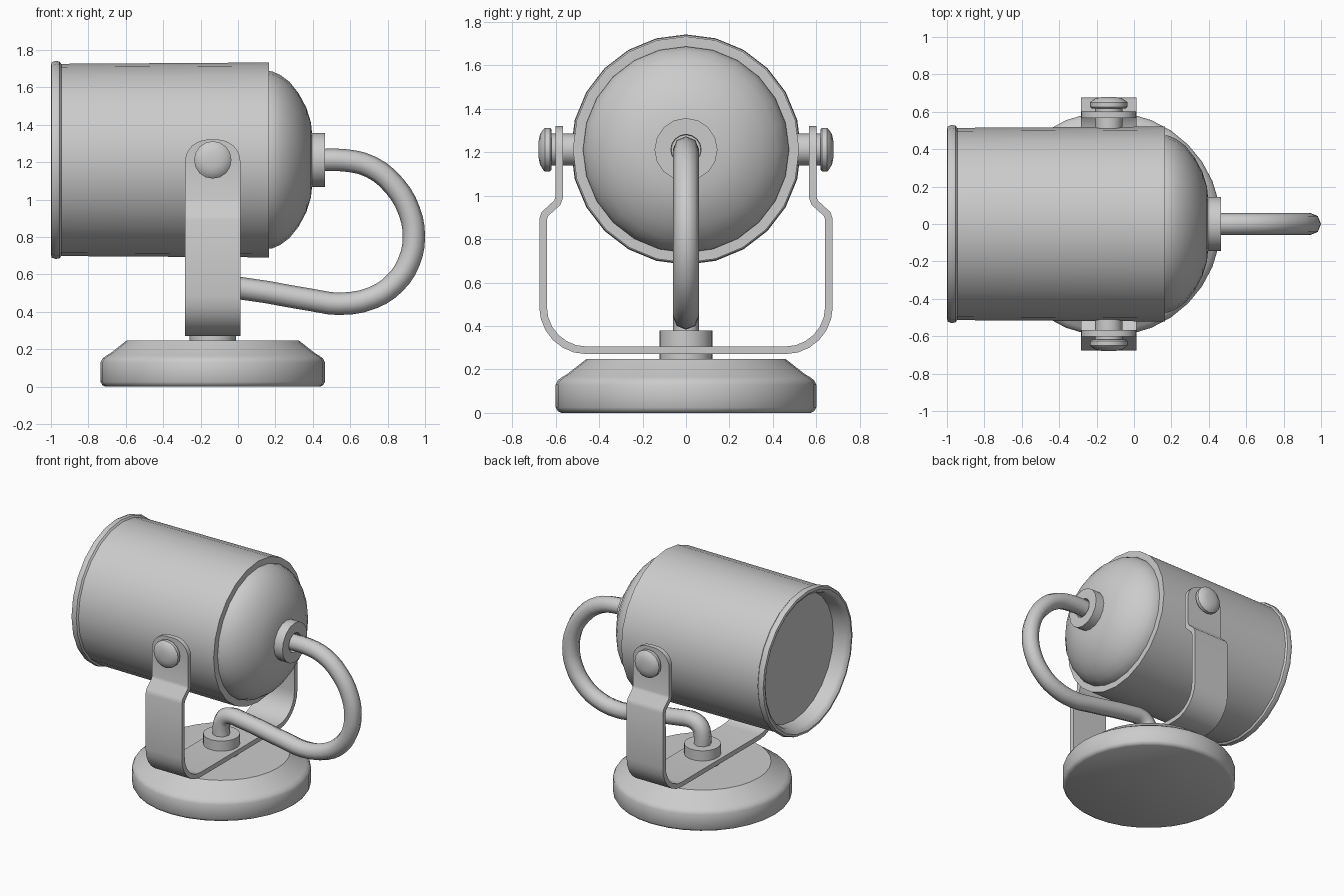
import bpy, bmesh, math
from mathutils import Matrix, Vector

cube = bpy.data.objects.get("Cube")
if cube:
    bpy.data.objects.remove(cube, do_unlink=True)

GREY = (0.6, 0.6, 0.6, 1)
metal = bpy.data.materials.new("grey metal")
metal.use_nodes = True
metal.diffuse_color = GREY
metal.node_tree.nodes["Principled BSDF"].inputs["Base Color"].default_value = GREY

PIVOT_X = -0.135   # shared centre of base, bracket and bolts
AXIS_Z = 1.212     # height of the lamp axis


def finish(ob, angle=35):
    """Give the object its material and smooth shading with sharp edges."""
    ob.data.materials.clear()
    ob.data.materials.append(metal)
    bpy.ops.object.select_all(action='DESELECT')
    ob.select_set(True)
    bpy.context.view_layer.objects.active = ob
    bpy.ops.object.shade_smooth_by_angle(angle=math.radians(angle))


def mesh_object(name, bm):
    bmesh.ops.recalc_face_normals(bm, faces=bm.faces)
    me = bpy.data.meshes.new(name)
    bm.to_mesh(me)
    bm.free()
    ob = bpy.data.objects.new(name, me)
    bpy.context.collection.objects.link(ob)
    return ob


def lathe(name, profile, origin, direction, steps=24):
    """Spin (distance along axis, radius) points around an axis."""
    bm = bmesh.new()
    verts = [bm.verts.new((r, 0, d)) for d, r in profile]
    edges = [bm.edges.new(pair) for pair in zip(verts, verts[1:])]
    bmesh.ops.spin(bm, geom=verts + edges, cent=(0, 0, 0), axis=(0, 0, 1),
                   angle=math.tau, steps=steps, use_duplicate=False)
    bmesh.ops.remove_doubles(bm, verts=bm.verts, dist=0.0005)
    turn = Vector((0, 0, 1)).rotation_difference(Vector(direction)).to_matrix().to_4x4()
    bm.transform(Matrix.Translation(origin) @ turn)
    ob = mesh_object(name, bm)
    finish(ob)
    return ob


# Round base and the post through the bracket
lathe("base", [(0, 0), (0, 0.575), (0.008, 0.59), (0.025, 0.6), (0.13, 0.6),
               (0.15, 0.59), (0.165, 0.57), (0.18, 0.545), (0.247, 0.46), (0.247, 0)],
      (PIVOT_X, 0, 0), (0, 0, 1), 32)
lathe("cable_post", [(0.24, 0), (0.24, 0.123), (0.38, 0.123), (0.38, 0)],
      (PIVOT_X, 0, 0), (0, 0, 1))

# Lamp shade with rolled front lip and recessed lens
lathe("shade", [(-0.88, 0), (-0.88, 0.465), (-0.97, 0.475), (-0.988, 0.485),
                (-1.0, 0.505), (-0.996, 0.522), (-0.975, 0.53), (-0.955, 0.526),
                (-0.945, 0.514), (0.165, 0.521), (0.165, 0)],
      (0, 0, AXIS_Z), (1, 0, 0))

# Rear dome and the cable collar
lathe("rear_dome", [(0.15, 0), (0.15, 0.475), (0.18, 0.474), (0.225, 0.455),
                    (0.275, 0.418), (0.325, 0.355), (0.365, 0.28), (0.39, 0.2),
                    (0.4, 0.1), (0.4, 0)],
      (0, 0, AXIS_Z), (1, 0, 0))
lathe("cable_collar", [(0.38, 0), (0.38, 0.145), (0.465, 0.145), (0.465, 0.07),
                       (0.43, 0.068), (0.43, 0)],
      (0, 0, AXIS_Z), (1, 0, 0), 16)

# Pivot bolts on both sides
for side, word in ((1, "back"), (-1, "front")):
    lathe("pivot_bolt_" + word,
          [(0.49, 0), (0.49, 0.073), (0.618, 0.073), (0.618, 0.092), (0.626, 0.1),
           (0.65, 0.1), (0.658, 0.092), (0.672, 0.07), (0.678, 0.04), (0.68, 0)],
          (PIVOT_X, 0, AXIS_Z), (0, side, 0), 16)

# U-shaped bracket: half path of (y, z, half width), mirrored across y
HALF = 0.148
arm = [(0.0, 0.288, HALF)]
for i in range(7):                       # rounded lower corner
    a = math.radians(15 * i)
    arm.append((0.458 + 0.2 * math.sin(a), 0.488 - 0.2 * math.cos(a), HALF))
arm += [(0.658, 0.89, HALF), (0.65, 0.915, HALF), (0.592, 0.968, HALF),
        (0.583, 0.995, HALF)]
for i in range(8):                       # rounded upper end
    a = math.radians(i * 11.5)
    arm.append((0.583, 1.2 + 0.122 * math.sin(a), HALF * math.cos(a) ** 0.8))
path = [(-y, z, w) for y, z, w in reversed(arm[1:])] + arm
bm = bmesh.new()
rows = [[bm.verts.new((PIVOT_X + s * w, y, z)) for s in (-1, 1)] for y, z, w in path]
for (a, b), (c, d) in zip(rows, rows[1:]):
    bm.faces.new((a, b, d, c))
bracket = mesh_object("bracket", bm)
thick = bracket.modifiers.new("thickness", 'SOLIDIFY')
thick.thickness = 0.035
thick.offset = 0
finish(bracket, 32)
bpy.ops.object.modifier_apply(modifier="thickness")
bpy.ops.object.shade_smooth_by_angle(angle=math.radians(32))

# Looping power cable in the xz plane
points = [(0.41, 1.21), (0.57, 1.21), (0.71, 1.175), (0.835, 1.075), (0.915, 0.94),
          (0.94, 0.8), (0.915, 0.67), (0.84, 0.555), (0.72, 0.475), (0.54, 0.443),
          (0.4, 0.462), (0.02, 0.525), (-0.06, 0.53), (-0.115, 0.5),
          (PIVOT_X, 0.44), (PIVOT_X, 0.36)]
curve = bpy.data.curves.new("power_cable", 'CURVE')
curve.dimensions = '3D'
curve.bevel_depth = 0.06
curve.bevel_resolution = 2
curve.resolution_u = 3
curve.use_fill_caps = True
spline = curve.splines.new('BEZIER')
spline.bezier_points.add(len(points) - 1)
for bp, (x, z) in zip(spline.bezier_points, points):
    bp.co = (x, 0, z)
    bp.handle_left_type = bp.handle_right_type = 'AUTO'
cable = bpy.data.objects.new("power_cable", curve)
bpy.context.collection.objects.link(cable)
bpy.ops.object.select_all(action='DESELECT')
cable.select_set(True)
bpy.context.view_layer.objects.active = cable
bpy.ops.object.convert(target='MESH')
finish(bpy.context.view_layer.objects.active, 50)
